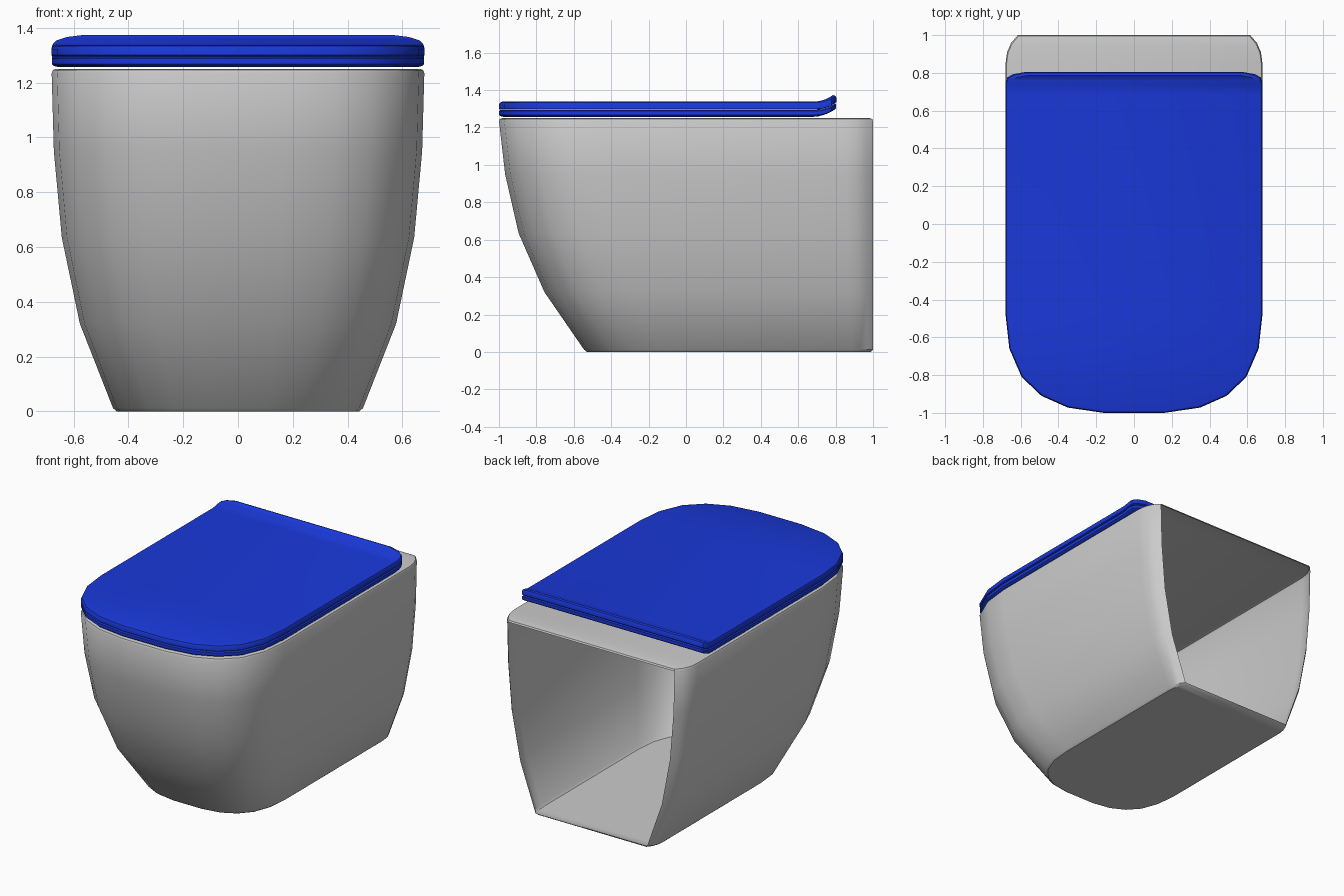
import bpy, bmesh, math

if "Cube" in bpy.data.objects:
    bpy.data.objects.remove(bpy.data.objects["Cube"])


def ring(half):
    """Full outline from its right half (front to back), counter-clockwise."""
    return half + [(-x, y, z) for x, y, z in reversed(half)]


def loft(name, rings, open_back=(), material=None):
    """Skin stacked symmetric rings, cap both ends with strips across x."""
    bm = bmesh.new()
    vs = [[bm.verts.new(p) for p in r] for r in rings]
    m = len(vs[0])
    n = m // 2
    for k, (a, b) in enumerate(zip(vs, vs[1:])):
        for i in range(m):
            if i == n - 1 and k in open_back:
                continue
            j = (i + 1) % m
            bm.faces.new((a[i], a[j], b[j], b[i]))
    for i in range(n - 1):
        t, b = vs[-1], vs[0]
        bm.faces.new((t[i], t[i + 1], t[m - 2 - i], t[m - 1 - i]))
        bm.faces.new((b[m - 1 - i], b[m - 2 - i], b[i + 1], b[i]))
    mesh = bpy.data.meshes.new(name)
    bm.to_mesh(mesh)
    bm.free()
    obj = bpy.data.objects.new(name, mesh)
    bpy.context.collection.objects.link(obj)
    if material:
        mesh.materials.append(material)
    bpy.ops.object.select_all(action='DESELECT')
    obj.select_set(True)
    bpy.context.view_layer.objects.active = obj
    bpy.ops.object.shade_smooth_by_angle(angle=math.radians(35))
    return obj


HALF_W = 0.68
FRONT = [(0.16, -1.0), (0.35, -0.972), (0.49, -0.91), (0.595, -0.81),
         (0.66, -0.66), (0.68, -0.48)]

# Bowl: tapering shell, open at the wall side
bowl_half = FRONT + [(0.68, 0.85), (0.672, 0.91), (0.65, 0.96), (0.615, 1.0)]


def bowl_ring(z, width, front, back=1.0):
    k = (back - front) / 2
    return ring([(x * width / HALF_W, back - (1 - y) * k, z) for x, y in bowl_half])


bowl_levels = [
    (0.0, 0.442, -0.53, 0.988), (0.012, 0.456, -0.545), (0.32, 0.577, -0.757),
    (0.635, 0.643, -0.895), (0.95, 0.672, -0.967), (1.235, 0.68, -1.0),
    (1.246, 0.675, -0.995, 0.995), (1.25, 0.663, -0.983, 0.983)]
loft("bowl", [bowl_ring(*lv) for lv in bowl_levels], open_back=(1, 2, 3, 4))

# Seat and lid: thin slabs whose rear edge curls upward
blue = bpy.data.materials.new("blue")
blue.diffuse_color = (0.01, 0.04, 0.70, 1)
blue.use_nodes = True
blue.node_tree.nodes["Principled BSDF"].inputs["Base Color"].default_value = blue.diffuse_color
lid_half = FRONT + [(0.68, 0.70), (0.68, 0.73), (0.679, 0.755), (0.67, 0.777),
                    (0.64, 0.793), (0.58, 0.804)]


def slab_ring(z, inset):
    mid = -0.098
    pts = []
    for x, y in lid_half:
        lift = 3.3 * max(0.0, y - 0.70) ** 2
        pts.append((x * (1 - inset / HALF_W),
                    mid + (y - mid) * (1 - inset / 0.902), z + lift))
    return ring(pts)


seat_levels = [(1.257, 0.022), (1.261, 0.008), (1.268, 0.001), (1.288, 0.001),
               (1.294, 0.008)]
lid_levels = [(1.295, 0.008), (1.300, 0.0), (1.322, 0.0), (1.333, 0.005),
              (1.338, 0.018)]
loft("seat", [slab_ring(*lv) for lv in seat_levels], material=blue)
loft("lid", [slab_ring(*lv) for lv in lid_levels], material=blue)
